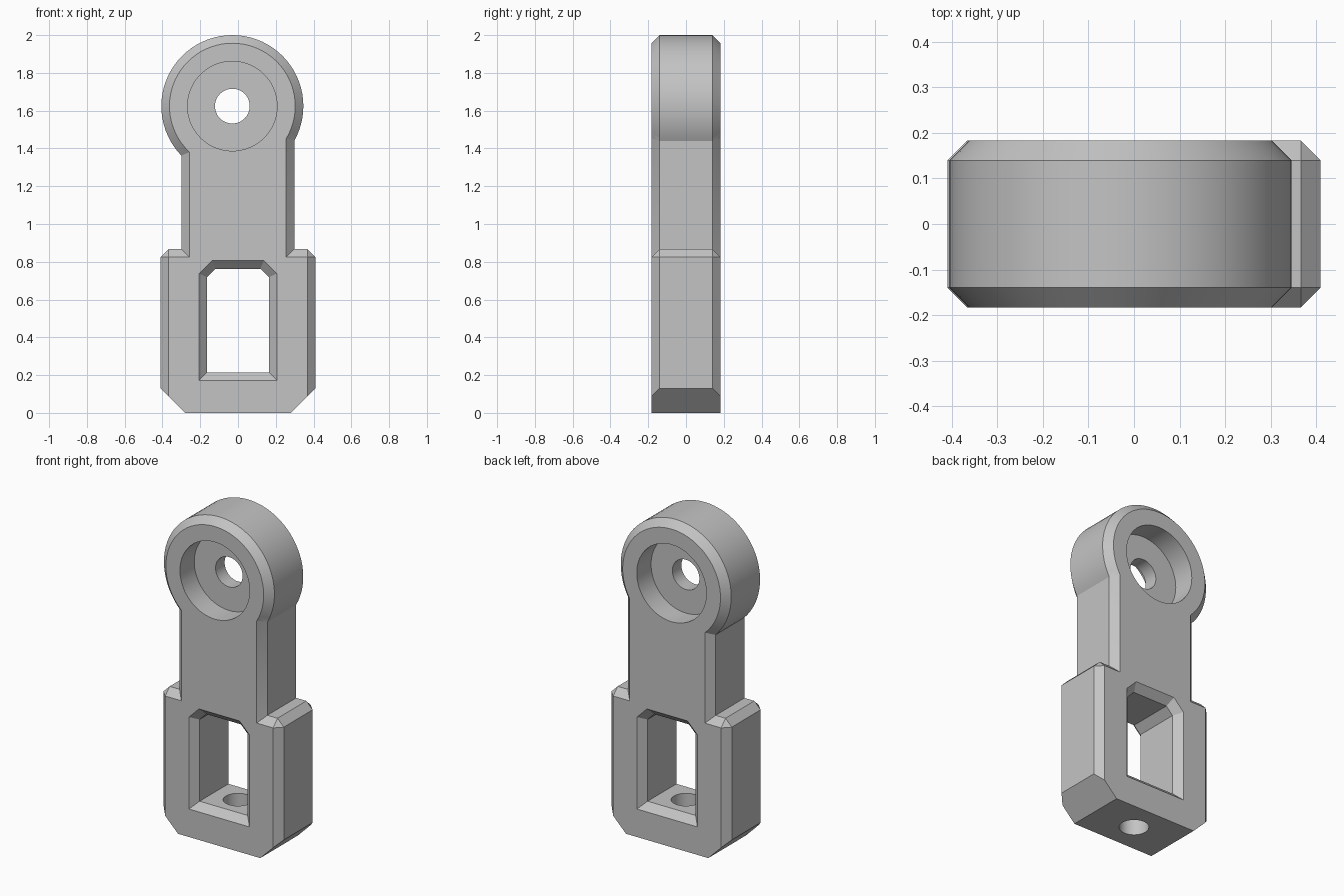
import bpy, bmesh, math
from mathutils import Vector, Matrix

if "Cube" in bpy.data.objects:
    bpy.data.objects.remove(bpy.data.objects["Cube"], do_unlink=True)

HALF = 0.183      # half thickness
CH = 0.043        # edge chamfer
EYE = Vector((-0.03, 0, 1.624))

grey = bpy.data.materials.new("light_grey")
grey.use_nodes = True
grey.diffuse_color = (0.55, 0.55, 0.55, 1)
grey.node_tree.nodes["Principled BSDF"].inputs["Base Color"].default_value = (0.55, 0.55, 0.55, 1)


def finish(name, bm):
    bmesh.ops.recalc_face_normals(bm, faces=bm.faces)
    mesh = bpy.data.meshes.new(name)
    bm.to_mesh(mesh)
    bm.free()
    mesh.materials.append(grey)
    ob = bpy.data.objects.new(name, mesh)
    bpy.context.collection.objects.link(ob)
    return ob


def box(x0, x1, z0, z1, chamfered):
    """Box of full thickness; chamfered(edge_dir, midpoint) picks edges."""
    bm = bmesh.new()
    size = Matrix.Diagonal((x1 - x0, 2 * HALF, z1 - z0, 1))
    place = Matrix.Translation(((x0 + x1) / 2, 0, (z0 + z1) / 2))
    bmesh.ops.create_cube(bm, size=1, matrix=place @ size)
    edges = [e for e in bm.edges
             if chamfered(e.verts[0].co - e.verts[1].co, (e.verts[0].co + e.verts[1].co) / 2)]
    bmesh.ops.bevel(bm, geom=edges, offset=CH, segments=1, affect='EDGES')
    return bm


def loft(name, rings):
    """Closed solid through matching rings of points."""
    bm = bmesh.new()
    loops = [[bm.verts.new(p) for p in ring] for ring in rings]
    n = len(loops[0])
    for a, b in zip(loops, loops[1:]):
        for i in range(n):
            bm.faces.new((a[i], a[(i + 1) % n], b[(i + 1) % n], b[i]))
    bm.faces.new(loops[0])
    bm.faces.new(loops[-1])
    return finish(name, bm)


def eye_lathe(name, profile, n=72):
    """Turned solid about the eye axis from (radius, y) pairs."""
    turns = [2 * math.pi * i / n for i in range(n)]
    return loft(name, [[EYE + Vector((r * math.cos(t), y, r * math.sin(t))) for t in turns]
                       for r, y in profile])


# Lower block: chamfered everywhere but the bottom, corners cut off below
block_bm = box(-0.41, 0.41, 0, 0.867, lambda d, m: abs(d.z) > 0.1 or m.z > 0.8)
for side in (-1, 1):
    cut = bmesh.ops.bisect_plane(
        block_bm, geom=block_bm.verts[:] + block_bm.edges[:] + block_bm.faces[:],
        plane_co=(side * 0.28, 0, 0), plane_no=(side, 0, -1), clear_outer=True)
    rim = [g for g in cut["geom_cut"] if isinstance(g, bmesh.types.BMEdge)]
    bmesh.ops.holes_fill(block_bm, edges=rim, sides=0)
body = finish("link_body", block_bm)

# Shank and round eye
shank = finish("shank", box(-0.30, 0.298, 0.5, 1.5, lambda d, m: abs(d.z) > 0.1))
eye = eye_lathe("eye", [(0.333, -HALF), (0.376, CH - HALF), (0.376, HALF - CH), (0.333, HALF)])


# Window cutter, flared at both faces
def window_ring(y, g):
    half, low, high = 0.163 + g, 0.215 - g, 0.763 + g
    c = 0.045 + g * 0.55
    pts = [(-half, low), (half, low), (half, high - c), (half - c, high),
           (c - half, high), (-half, high - c)]
    return [(x, y, z) for x, z in pts]


OUT = 0.02
window = loft("window_cutter", [
    window_ring(-HALF - OUT, CH + OUT), window_ring(CH - HALF, 0),
    window_ring(HALF - CH, 0), window_ring(HALF + OUT, CH + OUT)])

# Eye recesses, through hole and bottom hole
recesses = [eye_lathe("recess_cutter", [(0.237, s * 0.044), (0.237, s * 0.3)]) for s in (-1, 1)]
bore = eye_lathe("bore_cutter", [(0.092, -0.3), (0.092, 0.3)], 48)
ring = [2 * math.pi * i / 48 for i in range(48)]
pin = loft("pin_hole_cutter", [[(0.083 * math.cos(t), 0.083 * math.sin(t), z) for t in ring]
                               for z in (-0.1, 0.4)])

# Combine into one solid
steps = [(shank, 'UNION'), (eye, 'UNION')]
steps += [(c, 'DIFFERENCE') for c in [window, bore, pin] + recesses]
for helper, operation in steps:
    mod = body.modifiers.new(helper.name, 'BOOLEAN')
    mod.operation = operation
    mod.solver = 'EXACT'
    mod.object = helper
bpy.context.view_layer.update()
result = bpy.data.meshes.new_from_object(body.evaluated_get(bpy.context.evaluated_depsgraph_get()))
body.modifiers.clear()
body.data = result
for helper, _ in steps:
    bpy.data.objects.remove(helper, do_unlink=True)

# Smooth the round walls, keep chamfers crisp
bpy.ops.object.select_all(action='DESELECT')
body.select_set(True)
bpy.context.view_layer.objects.active = body
bpy.ops.object.shade_smooth_by_angle(angle=math.radians(25))
